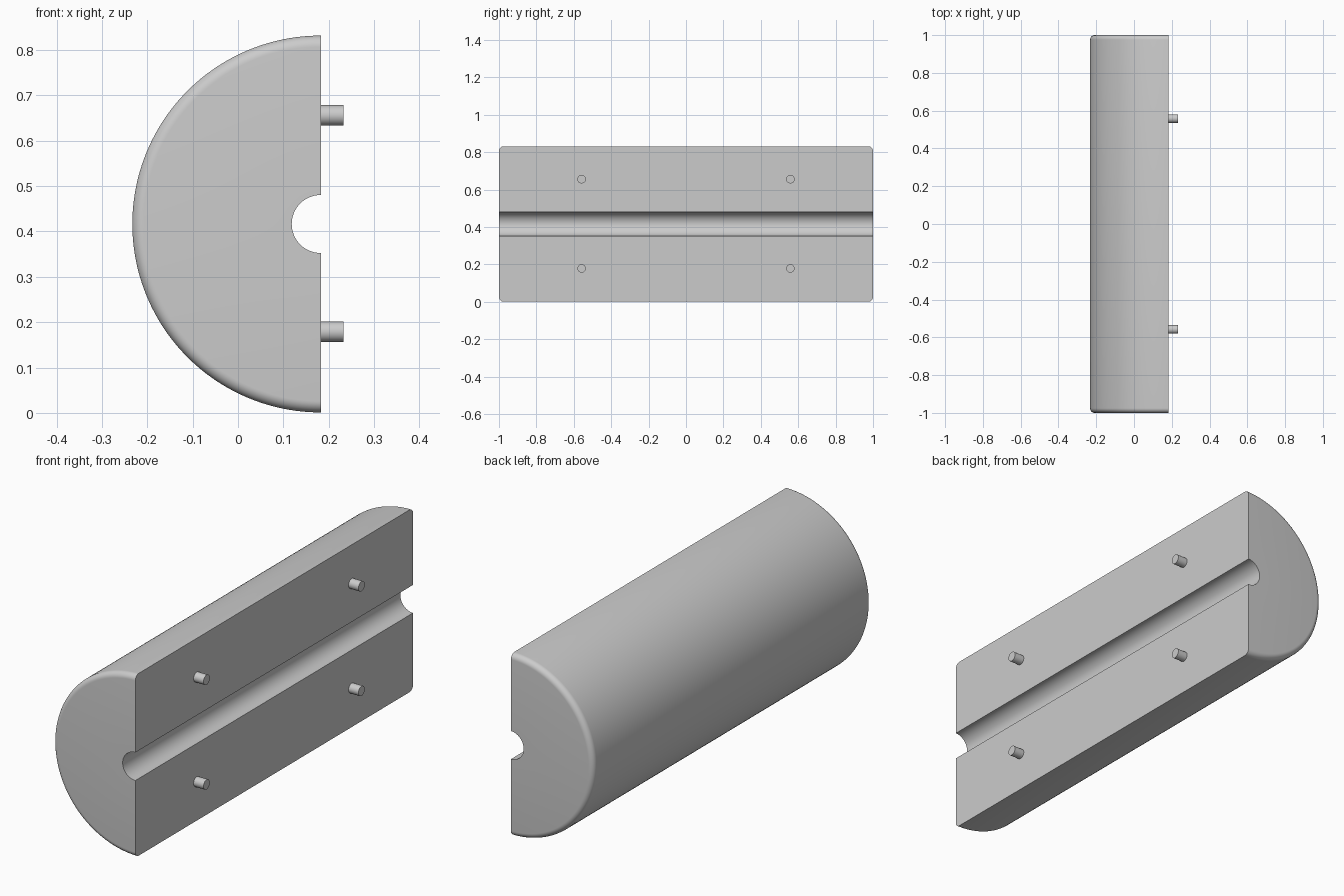
import bpy, bmesh, math
from mathutils import Matrix

if "Cube" in bpy.data.objects:
    bpy.data.objects.remove(bpy.data.objects["Cube"])

FACE_X, MID_Z = 0.1825, 0.4165      # flat mating face and cylinder axis
R, GROOVE_R, FILLET = 0.4155, 0.064, 0.025
SEG, FIL_SEG = 96, 8


def finish(bm, name):
    bmesh.ops.recalc_face_normals(bm, faces=bm.faces)
    mesh = bpy.data.meshes.new(name)
    bm.to_mesh(mesh)
    bm.free()
    obj = bpy.data.objects.new(name, mesh)
    bpy.context.collection.objects.link(obj)
    bpy.ops.object.select_all(action='DESELECT')
    obj.select_set(True)
    bpy.context.view_layer.objects.active = obj
    bpy.ops.object.shade_smooth_by_angle(angle=math.radians(30))
    return obj


def half_arc(bm, r, y):
    angles = [math.pi / 2 + math.pi * i / SEG for i in range(SEG + 1)]
    return [bm.verts.new((FACE_X + r * math.cos(a), y, MID_Z + r * math.sin(a)))
            for a in angles]


# Half-cylinder body: lofted outer arcs with filleted end rims, plus a groove
bm = bmesh.new()
stations = []
for i in range(FIL_SEG + 1):
    t = math.pi / 2 * i / FIL_SEG
    stations.append((-1 + FILLET * (1 - math.sin(t)), R - FILLET * (1 - math.cos(t))))
stations = stations[::-1]
stations += [(-y, r) for y, r in reversed(stations)]
outer = [half_arc(bm, r, y) for y, r in stations]
inner = [half_arc(bm, GROOVE_R, y) for y in (-1, 1)]


def bridge(a, b):
    for i in range(SEG):
        bm.faces.new((a[i], a[i + 1], b[i + 1], b[i]))


for a, b in zip(outer, outer[1:]):
    bridge(a, b)
bridge(inner[0], inner[1])
bridge(outer[0], inner[0])
bridge(outer[-1], inner[1])
# Flat mating faces above and below the groove
for k in (0, SEG):
    bm.faces.new([ring[k] for ring in outer] + [inner[1][k], inner[0][k]])
finish(bm, "half_cylinder_body")

# Locating pegs on the mating face
for level, z in (("lower", 0.179), ("upper", 0.656)):
    for side, y in (("front", -0.558), ("back", 0.558)):
        bm = bmesh.new()
        depth = 0.06
        bmesh.ops.create_cone(
            bm, cap_ends=True, segments=32, radius1=0.0225, radius2=0.0225, depth=depth,
            matrix=Matrix.Translation((0.2325 - depth / 2, y, z))
            @ Matrix.Rotation(math.pi / 2, 4, 'Y'))
        finish(bm, f"{level}_{side}_peg")
